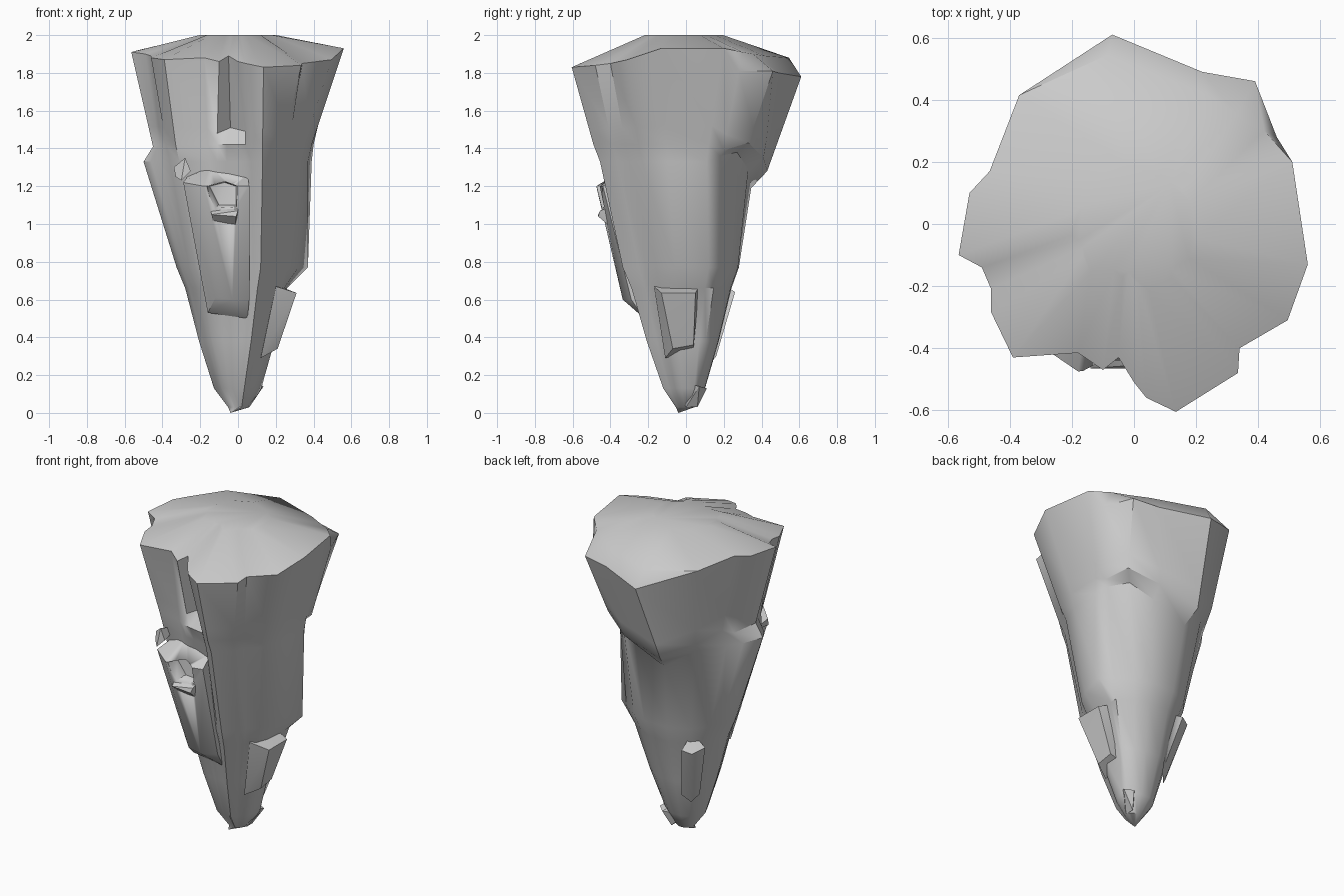
import bpy, bmesh, math
from mathutils import Vector


def finish(bm, name, angle=42):
    bmesh.ops.recalc_face_normals(bm, faces=bm.faces)
    mesh = bpy.data.meshes.new(name)
    bm.to_mesh(mesh)
    bm.free()
    ob = bpy.data.objects.new(name, mesh)
    bpy.context.collection.objects.link(ob)
    bpy.ops.object.select_all(action='DESELECT')
    ob.select_set(True)
    bpy.context.view_layer.objects.active = ob
    bpy.ops.object.shade_smooth_by_angle(angle=math.radians(angle))
    return ob


def chunk(name, pts, angle=30):
    """Convex broken-stone piece around a few corner points."""
    bm = bmesh.new()
    for p in pts:
        bm.verts.new(p)
    bmesh.ops.convex_hull(bm, input=bm.verts)
    loose = [v for v in bm.verts if not v.link_faces]
    bmesh.ops.delete(bm, geom=loose, context='VERTS')
    return finish(bm, name, angle)


# Rim outline, counter-clockwise from the right side
rim = [(.56, -.13, 1.93), (.51, .20, 1.93), (.46, .28, 1.81), (.39, .46, 1.81),
       (.22, .49, 1.80), (-.07, .61, 1.78), (-.37, .415, 1.90), (-.465, .17, 1.93),
       (-.53, .10, 1.92), (-.565, -.10, 1.91), (-.49, -.14, 1.90), (-.46, -.21, 1.89),
       (-.46, -.285, 1.88), (-.39, -.43, 1.87), (-.18, -.415, 1.88), (-.10, -.47, 1.86),
       (-.05, -.43, 1.89), (0, -.51, 1.86), (.04, -.56, 1.85), (.135, -.605, 1.83),
       (.335, -.48, 1.84), (.34, -.40, 1.85), (.495, -.31, 1.87)]
# Lower edge of the overhanging collar
collar = [(.39, -.10), (.40, .12), (.38, .20), (.32, .33), (.15, .41), (-.12, .43),
          (-.30, .34), (-.36, .15), (-.40, .09), (-.45, -.06), (-.42, -.12), (-.41, -.17),
          (-.38, -.22), (-.33, -.32), (-.16, -.36), (-.11, -.39), (-.06, -.40), (.04, -.42),
          (.07, -.45), (.13, -.49), (.24, -.39), (.27, -.32), (.35, -.25)]
# Just below the collar, and the waist
under = [(.37, -.10), (.39, .11), (.35, .18), (.26, .27), (.13, .33), (-.09, .345),
         (-.26, .29), (-.39, .15), (-.45, .07), (-.50, -.06), (-.46, -.13), (-.41, -.18),
         (-.36, -.22), (-.31, -.31), (-.15, -.35), (-.11, -.36), (-.06, -.36), (.04, -.38),
         (.07, -.42), (.13, -.455), (.22, -.36), (.25, -.30), (.32, -.23)]
waist = [(.32, -.06), (.37, .12), (.30, .17), (.20, .24), (.10, .275), (-.06, .28),
         (-.19, .22), (-.26, .13), (-.29, .06), (-.325, -.03), (-.30, -.09), (-.28, -.13),
         (-.26, -.18), (-.21, -.25), (-.13, -.28), (-.10, -.29), (-.05, -.29), (.04, -.29),
         (.08, -.32), (.12, -.335), (.18, -.25), (.20, -.21), (.26, -.16)]
n = len(rim)


def level(pts, z, changes={}):
    ring = [Vector((p[0], p[1], z)) for p in pts]
    for i, c in changes.items():
        ring[i] = Vector(c)
    return ring


def shrink(k, z, changes={}, dx=0):
    return level([(x * k + dx, y * k) for x, y in waist], z, changes)


top = [Vector(p) for p in rim]
bevel = [v.copy() for v in top]
bevel[2] = Vector((.42, .30, 1.91))
bevel[3] = Vector((.33, .355, 1.90))
bevel[4] = Vector((.23, .42, 1.89))
bevel[5] = Vector((-.085, .545, 1.88))
plateau = [Vector((p.x * .36, p.y * .36, 2.0)) for p in bevel]
edge = level(collar, 1.42)
for i, z in {2: 1.39, 3: 1.43, 4: 1.35, 5: 1.28, 6: 1.38, 8: 1.39, 9: 1.41}.items():
    edge[i].z = z
# Gouge on the front, just above its small shelf
groove = [a.lerp(b, .8) for a, b in zip(top, edge)]
groove[15] = Vector((-.11, -.36, 1.48))
groove[16] = Vector((-.04, -.31, 1.51))
groove[17] = Vector((.04, -.38, 1.49))
below = level(under, 1.33)
for i, z in {2: 1.36, 3: 1.38, 4: 1.29, 5: 1.19, 6: 1.31}.items():
    below[i].z = z
rings = [plateau, bevel, top, groove, edge, below, shrink(1, .77),
         shrink(.86, .66, {0: (.25, -.05, .67), 1: (.26, .10, .66)}),
         shrink(.62, .38, {1: (.17, .07, .38)}, -.005),
         shrink(.36, .13, {}, -.01), shrink(.16, .03)]

# Main tapering rock body
bm = bmesh.new()
loops = [[bm.verts.new(p) for p in ring] for ring in rings]
for a, b in zip(loops, loops[1:]):
    for i in range(n):
        j = (i + 1) % n
        bm.faces.new((a[i], a[j], b[j], b[i]))
bm.faces.new(loops[0])
tip = bm.verts.new((-.04, -.04, 0))
for i in range(n):
    bm.faces.new((loops[-1][i], loops[-1][(i + 1) % n], tip))
bmesh.ops.remove_doubles(bm, verts=bm.verts, dist=.0005)
finish(bm, "rock_body")

# Front slab with a chipped pocket
slab = chunk("front_slab", [
    (-.29, -.40, 1.22), (-.18, -.475, 1.20), (-.02, -.46, 1.20), (.06, -.44, 1.20),
    (.05, -.34, 1.26), (-.15, -.30, 1.31), (-.26, -.28, 1.26), (-.16, -.22, .53),
    (-.12, -.325, .61), (-.03, -.335, .60), (.06, -.29, .60), (.05, -.22, .50)], 42)
pocket = chunk("pocket_cutter", [
    (-.18, -.55, 1.20), (-.07, -.55, 1.235), (0, -.55, 1.20), (0, -.55, 1.07),
    (-.15, -.55, 1.06), (-.15, -.40, 1.20), (-.07, -.37, 1.22), (-.01, -.38, 1.20),
    (-.01, -.39, 1.10), (-.10, -.38, 1.10)])
pocket.hide_render = True
pocket.hide_viewport = True
cut = slab.modifiers.new("pocket", 'BOOLEAN')
cut.operation = 'DIFFERENCE'
cut.object = pocket
cut.solver = 'EXACT'

# Smaller broken pieces
chunk("pocket_shelf", [
    (-.14, -.465, 1.05), (-.01, -.465, 1.04), (0, -.455, 1.07), (-.15, -.40, 1.10),
    (0, -.38, 1.10), (-.12, -.36, .95), (-.02, -.36, .95)])
chunk("front_chip", [
    (-.34, -.34, 1.30), (-.28, -.38, 1.35), (-.25, -.38, 1.28), (-.30, -.39, 1.23),
    (-.33, -.36, 1.25), (-.27, -.22, 1.30), (-.31, -.22, 1.26)])
chunk("right_chunk", [
    (.20, -.17, .67), (.31, -.13, .635), (.31, .05, .635), (.22, .07, .67),
    (.12, -.11, .29), (.21, -.07, .34), (.21, .04, .36), (.12, .04, .33)])
chunk("back_bulge", [
    (-.24, .15, .64), (-.15, .26, .64), (-.205, .235, .62), (-.12, .12, .25),
    (-.16, .09, .30), (-.08, .16, .30), (-.15, .15, .71)], 60)
chunk("tip_chunk", [
    (.04, -.07, .18), (.10, 0, .16), (.135, .07, .14), (.06, .06, .03),
    (.06, 0, .03), (.09, .11, .13), (0, 0, .1)])
